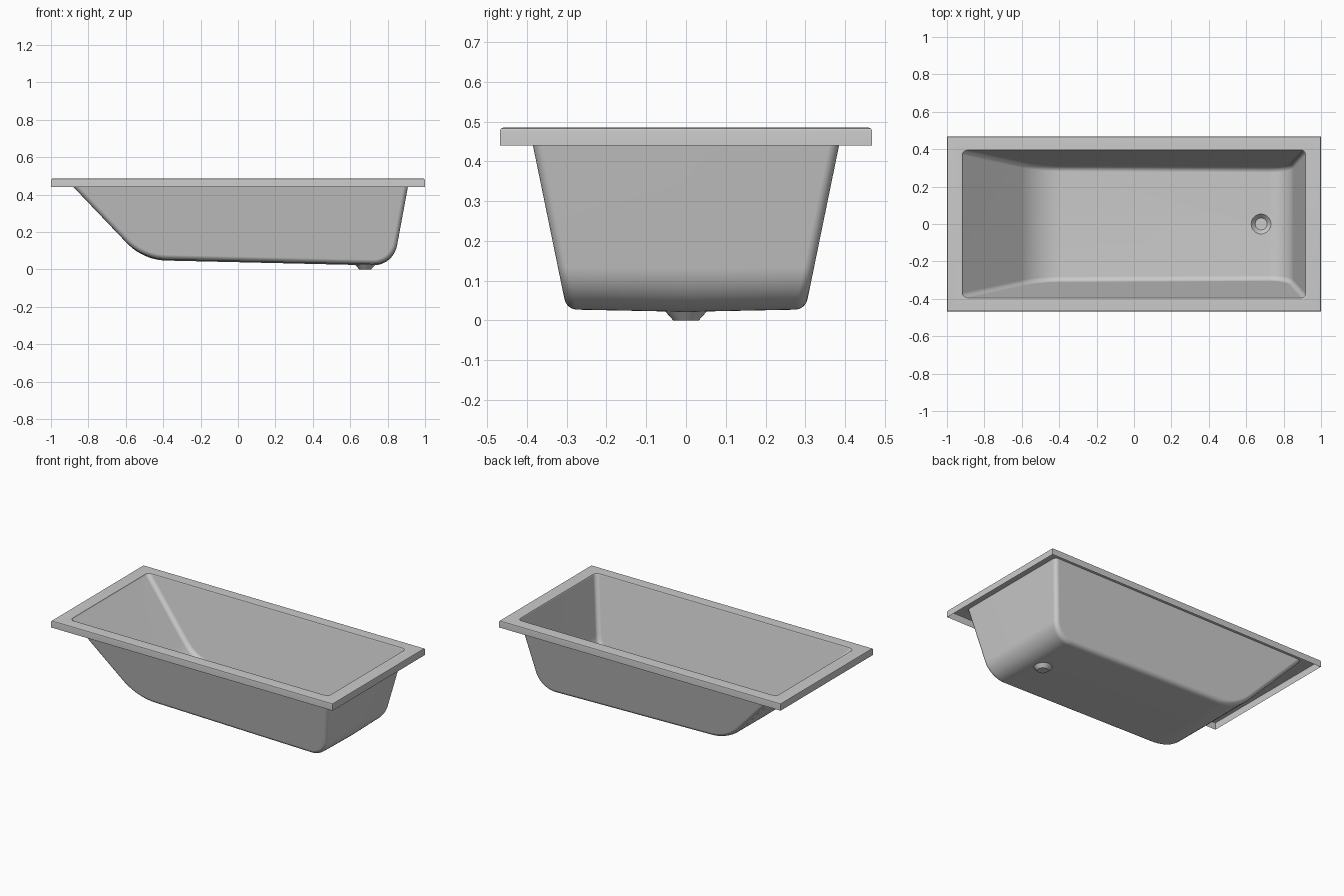
import bpy, bmesh, math
from mathutils import Vector

old = bpy.data.objects.get("Cube")
if old:
    bpy.data.objects.remove(old, do_unlink=True)

mat = bpy.data.materials.new("light grey enamel")
mat.use_nodes = True
GREY = (0.6, 0.6, 0.6, 1)
mat.diffuse_color = GREY
for node in mat.node_tree.nodes:
    if node.type == 'BSDF_PRINCIPLED':
        node.inputs["Base Color"].default_value = GREY

RIM_Z, SKIRT_Z, BASIN_Z = 0.485, 0.44, 0.477


def make_object(name, bm):
    mesh = bpy.data.meshes.new(name)
    bm.to_mesh(mesh)
    bm.free()
    obj = bpy.data.objects.new(name, mesh)
    bpy.context.scene.collection.objects.link(obj)
    mesh.materials.append(mat)
    return obj


def smooth(obj):
    bpy.ops.object.select_all(action='DESELECT')
    obj.select_set(True)
    bpy.context.view_layer.objects.active = obj
    bpy.ops.object.shade_smooth_by_angle(angle=math.radians(32))
    mod = obj.modifiers.new("even shading", 'WEIGHTED_NORMAL')
    mod.keep_sharp = True


def fillet(before, corner, after, dist, steps):
    """Circular arc rounding a corner, as a rational quadratic curve."""
    a = corner + (before - corner).normalized() * dist
    b = corner + (after - corner).normalized() * dist
    w = math.sin((before - corner).angle(after - corner) / 2)
    points = []
    for i in range(steps + 1):
        t = i / steps
        k = ((1 - t) ** 2, 2 * t * (1 - t) * w, t * t)
        points.append((a * k[0] + corner * k[1] + b * k[2]) / sum(k))
    return points


# Lengthwise outline: sloping backrest, gently falling floor, steep foot end
head, heel = Vector((-0.915, BASIN_Z)), Vector((-0.513, 0.056))
toe, foot = Vector((0.831, 0.025)), Vector((0.915, BASIN_Z))
outline = ([head] + fillet(head, heel, toe, 0.13, 10)
           + fillet(heel, toe, foot, 0.11, 10) + [foot])

# Solid basin: side walls lean outward with height, floor sags at the middle
bm = bmesh.new()
rows = []
for side in (-1, 0, 1):
    row = []
    for x, z in outline:
        half_width = 0.385 + 0.205 * (z - SKIRT_Z)
        sag = 0.006 * min(1, max(0, (0.16 - z) / 0.1)) if side == 0 else 0
        row.append(bm.verts.new((x, side * half_width, z - sag)))
    rows.append(row)
for r0, r1 in zip(rows, rows[1:]):
    for i in range(len(outline)):
        j = (i + 1) % len(outline)
        bm.faces.new((r0[i], r0[j], r1[j], r1[i]))
walls = [bm.faces.new(rows[0]), bm.faces.new(rows[2])]
bmesh.ops.recalc_face_normals(bm, faces=bm.faces)
edges = [e for f in walls for e in f.edges
         if min(v.co.z for v in e.verts) < BASIN_Z - 0.01]
bmesh.ops.bevel(bm, geom=edges, offset=0.025, segments=4, profile=0.5,
                affect='EDGES', clamp_overlap=False)
basin = make_object("basin", bm)

# Drain cup joined through the floor
bm = bmesh.new()
bmesh.ops.create_cone(bm, cap_ends=True, segments=32, radius1=0.032,
                      radius2=0.068, depth=0.04)
bmesh.ops.translate(bm, verts=bm.verts, vec=(0.68, 0, 0.02))
drain = make_object("drain_helper", bm)
join = basin.modifiers.new("drain", 'BOOLEAN')
join.operation, join.solver, join.object = 'UNION', 'EXACT', drain
bpy.context.view_layer.update()
solid = basin.evaluated_get(bpy.context.evaluated_depsgraph_get())
bm = bmesh.new()
bm.from_mesh(solid.to_mesh())
solid.to_mesh_clear()
basin.modifiers.clear()
bpy.data.objects.remove(drain, do_unlink=True)

# Open the top, then flare the lip outward in a small curve
lid = [f for f in bm.faces if min(v.co.z for v in f.verts) > BASIN_Z - 0.001]
bmesh.ops.delete(bm, geom=lid, context='FACES')
loop = [e for e in bm.edges if e.is_boundary]
for out, up in ((0.001, 0.004), (0.002, 0.003), (0.004, 0.001)):
    new = bmesh.ops.extrude_edge_only(bm, edges=loop)["geom"]
    loop = [g for g in new if isinstance(g, bmesh.types.BMEdge) and g.is_boundary]
    for v in {v for e in loop for v in e.verts}:
        for axis in (0, 1):
            if abs(v.co[axis]) > 0.001:
                v.co[axis] += math.copysign(out, v.co[axis])
        v.co.z += up
opening = [[v.co.copy() for v in e.verts] for e in loop]
for f in bm.faces:
    f.material_index = 0
bmesh.ops.recalc_face_normals(bm, faces=bm.faces)
bm.to_mesh(basin.data)
bm.free()
smooth(basin)

# Rim: flat top around the opening, rounded edge, hanging skirt
bm = bmesh.new()
for pair in opening:
    bm.edges.new([bm.verts.new((p.x, p.y, RIM_Z)) for p in pair])
bmesh.ops.remove_doubles(bm, verts=bm.verts, dist=0.0001)
previous = None
for inset, z in ((0.008, RIM_Z), (0.0025, 0.4825), (0, 0.477), (0, SKIRT_Z)):
    x, y = 1 - inset, 0.468 - inset
    ring = [bm.verts.new((sx * x, sy * y, z))
            for sx, sy in ((-1, -1), (1, -1), (1, 1), (-1, 1))]
    if previous is None:
        for i in range(4):
            bm.edges.new((ring[i], ring[(i + 1) % 4]))
        bmesh.ops.triangle_fill(bm, edges=bm.edges[:], use_beauty=True,
                                normal=(0, 0, 1))
    else:
        for i in range(4):
            j = (i + 1) % 4
            bm.faces.new((previous[i], ring[i], ring[j], previous[j]))
    previous = ring
bmesh.ops.recalc_face_normals(bm, faces=bm.faces)
smooth(make_object("rim", bm))
